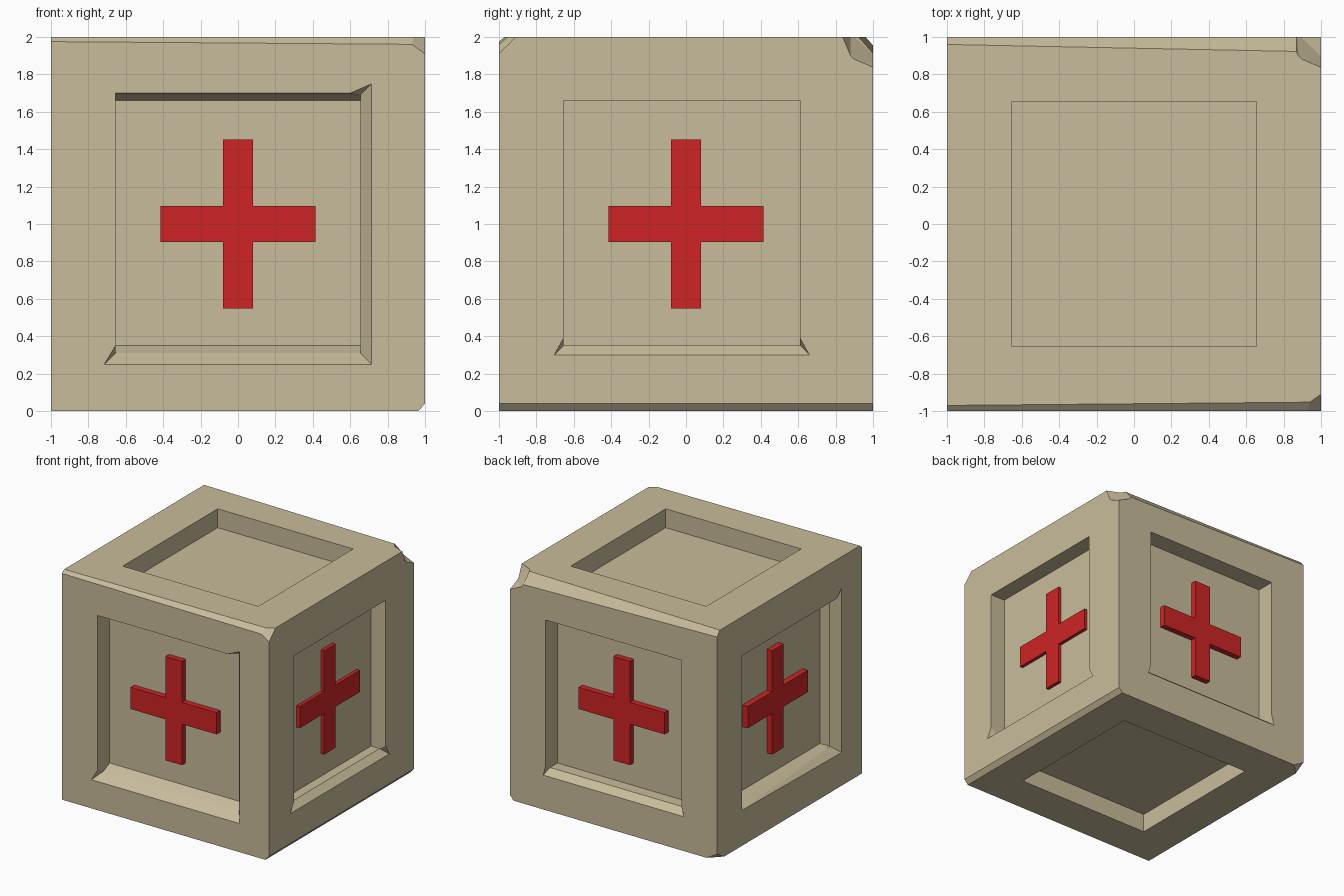
import bpy, bmesh, math
from mathutils import Vector, Matrix

if "Cube" in bpy.data.objects:
    bpy.data.objects.remove(bpy.data.objects["Cube"])

def material(name, rgb):
    m = bpy.data.materials.new(name)
    m.diffuse_color = (*rgb, 1)
    m.use_nodes = True
    m.node_tree.nodes["Principled BSDF"].inputs["Base Color"].default_value = m.diffuse_color
    return m

tan = material("tan", (0.578, 0.503, 0.328))
red = material("red", (0.62, 0.018, 0.018))

def finish(bm, name, mat):
    bmesh.ops.recalc_face_normals(bm, faces=bm.faces[:])
    me = bpy.data.meshes.new(name)
    bm.to_mesh(me)
    bm.free()
    me.materials.append(mat)
    ob = bpy.data.objects.new(name, me)
    bpy.context.collection.objects.link(ob)
    return ob

def loft(loops, rot):
    """Closed solid through (outline, y) loops, turned about z."""
    bm = bmesh.new()
    turn = Matrix.Rotation(rot, 3, 'Z')
    rings = [[bm.verts.new(turn @ Vector((u, y, v))) for u, v in pts] for pts, y in loops]
    n = len(rings[0])
    for a, b in zip(rings, rings[1:]):
        for i in range(n):
            j = (i + 1) % n
            bm.faces.new((a[i], a[j], b[j], b[i]))
    bm.faces.new(rings[0])
    bm.faces.new(rings[-1])
    bmesh.ops.recalc_face_normals(bm, faces=bm.faces[:])
    bmesh.ops.triangulate(bm, faces=[f for f in bm.faces if len(f.verts) == 4])
    return bm

# crate body with worn edges and corners sliced off by planes
bm = bmesh.new()
bmesh.ops.create_cube(bm, size=2, matrix=Matrix.Translation((0, 0, 1)))
centre = Vector((0, 0, 1))
for p in [
    ((-1, -1, 1.975), (1, -1, 1.96), (-1, -.97, 2)),     # front top edge
    ((-1, .96, 2), (1, .92, 2), (-1, 1, 1.955)),         # back top edge
    ((1, -1, .04), (1, 1, .04), (.965, 0, 0)),           # right bottom edge
    ((1, -1, 1.91), (1, -.91, 2), (.93, -1, 1.96)),      # front right corner
    ((-1, 1, .06), (-1, .9, 0), (-.9, 1, 0)),            # back left foot
]:
    a, b, c = map(Vector, p)
    no = (b - a).cross(c - a).normalized()
    if no.dot(centre - a) > 0:
        no = -no
    cut = bmesh.ops.bisect_plane(bm, geom=bm.verts[:] + bm.edges[:] + bm.faces[:],
                                 plane_co=a, plane_no=no, clear_outer=True)
    edges = [e for e in cut['geom_cut'] if isinstance(e, bmesh.types.BMEdge)]
    bmesh.ops.contextual_create(bm, geom=edges)
crate = finish(bm, "crate_body", tan)

cutters = []

# recesses in the four sides
def rect(l, r, b, t):
    return [(l, b), (r, b), (r, b + .04), (r, t), (r - .055, t), (l, t), (l, b + .04)]

std = rect(-.655, .655, .35, 1.66)
narrow = rect(-.655, .61, .35, 1.66)
sides = [  # name, floor, middle, lip outline, middle depth, floor depth
    ("front", std,
     [(-.655, .31), (.655, .31), (.655, .4), (.655, 1.69), (.6, 1.69), (-.655, 1.69), (-.655, .35)],
     [(-.715, .25), (.715, .25), (.715, .4), (.715, 1.75), (.6, 1.70), (-.655, 1.70), (-.655, .35)],
     .08, .163),
    ("right", narrow, narrow,
     [(-.705, .30), (.66, .30), (.61, .39), (.61, 1.66), (.555, 1.66), (-.655, 1.66), (-.655, .39)],
     .06, .142),
    ("back", std, std,
     [(-.68, .30), (.68, .30), (.655, .39), (.655, 1.66), (.6, 1.66), (-.655, 1.66), (-.655, .39)],
     .06, .163),
    ("left", std, std,
     [(-.655, .31), (.72, .29), (.72, .39), (.72, 1.73), (.655, 1.66), (-.655, 1.66), (-.655, .39)],
     .07, .163),
]
for i, (name, floor, mid, lip, dm, df) in enumerate(sides):
    loops = [(lip, -1.1), (lip, -1), (mid, -1 + dm), (floor, -1 + df)]
    cutters.append(finish(loft(loops, i * math.pi / 2), name + "_cutter", tan))

# recesses in the top and bottom
for name, z in (("top", 2), ("bottom", 0)):
    bm = bmesh.new()
    bmesh.ops.create_cube(bm, size=1, matrix=Matrix.Translation((0, 0, z)) @
                          Matrix.Diagonal((1.31, 1.31, .33, 1)))
    cutters.append(finish(bm, name + "_cutter", tan))

# chipped notch at the back right top corner
bm = bmesh.new()
for p in [(1.02, .82, 2.02), (1.02, .88, 1.88), (1.02, 1.02, 1.82), (.87, .9, 2.02),
          (.87, 1.02, 1.89), (.88, .88, 2.02), (.86, 1.02, 2.02), (1.02, 1.02, 2.02)]:
    bm.verts.new(p)
hull = bmesh.ops.convex_hull(bm, input=bm.verts[:])
cutters.append(finish(bm, "chip_cutter", tan))

bpy.context.view_layer.objects.active = crate
for c in cutters:
    c.hide_render = True
    m = crate.modifiers.new("cut", 'BOOLEAN')
    m.operation, m.solver, m.object = 'DIFFERENCE', 'EXACT', c
    bpy.ops.object.modifier_apply(modifier=m.name)
    bpy.data.objects.remove(c)

# red crosses standing on the recess floors
w, h, a, b = .08, .095, .415, .453
quarter = [(w, h + 1), (a, h + 1)]
cross = [(w, 1 + b), (w, 1 + h), (a, 1 + h), (a, 1 - h), (w, 1 - h), (w, 1 - b),
         (-w, 1 - b), (-w, 1 - h), (-a, 1 - h), (-a, 1 + h), (-w, 1 + h), (-w, 1 + b)]
for i, s in enumerate(sides):
    back = -1 + s[5] + .003
    finish(loft([(cross, -.888), (cross, back)], i * math.pi / 2), s[0] + "_cross", red)
